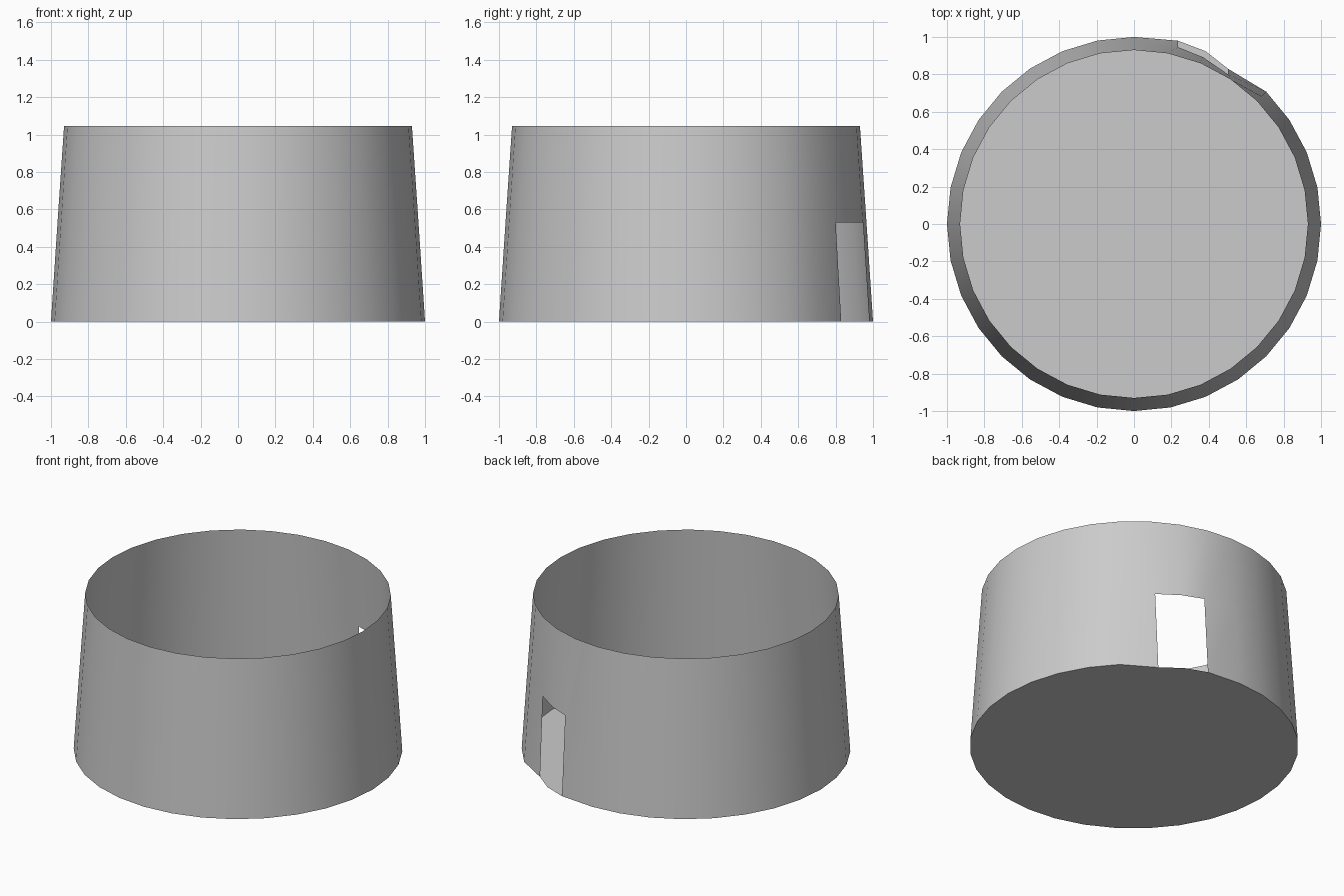
import bpy, bmesh
from math import cos, sin, pi

if "Cube" in bpy.data.objects:
    bpy.data.objects.remove(bpy.data.objects["Cube"])

N = 32
LEVELS = [(0.0, 1.0), (0.53, 0.965), (1.045, 0.93)]  # height, radius

bm = bmesh.new()

# Tapered rings of the tub wall
rings = [[bm.verts.new((r * cos(2 * pi * i / N), r * sin(2 * pi * i / N), z))
          for i in range(N)] for z, r in LEVELS]

# Pull the doorway jambs in towards each other so their sides run upright
for ring, y_right, y_left in ((rings[0], 0.83, 0.98), (rings[1], 0.80, 0.946)):
    ring[5].co.x, ring[5].co.y = 0.503, y_right
    ring[7].co.x, ring[7].co.y = 0.235, y_left

# Single-skin wall, leaving the doorway open at the back right
for level in range(2):
    for i in range(N):
        if level == 0 and i in (5, 6):
            continue
        j = (i + 1) % N
        lo, hi = rings[level], rings[level + 1]
        bm.faces.new((lo[i], lo[j], hi[j], hi[i]))

# Flat floor
bm.faces.new(list(reversed(rings[0])))

mesh = bpy.data.meshes.new("tub_wall_and_floor")
bm.to_mesh(mesh)
bm.free()
tub = bpy.data.objects.new("tub_wall_and_floor", mesh)
bpy.context.collection.objects.link(tub)

# Smooth round wall, sharp floor edge
bpy.context.view_layer.objects.active = tub
tub.select_set(True)
bpy.ops.object.shade_smooth_by_angle(angle=pi / 6)
